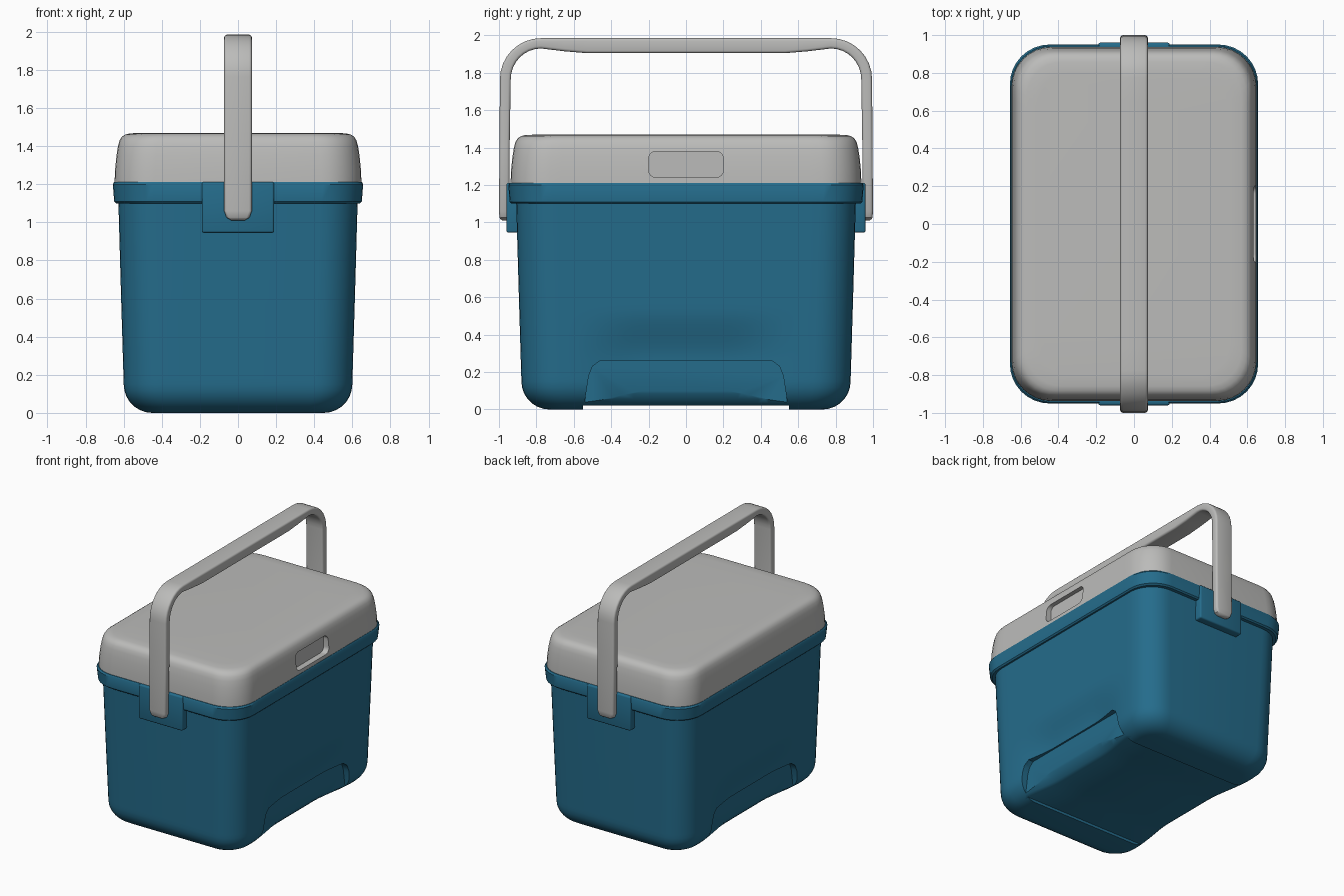
import bpy, bmesh, math

cube = bpy.data.objects.get("Cube")
if cube:
    bpy.data.objects.remove(cube, do_unlink=True)


def material(name, rgb):
    m = bpy.data.materials.new(name)
    m.use_nodes = True
    m.diffuse_color = (*rgb, 1)
    m.node_tree.nodes["Principled BSDF"].inputs["Base Color"].default_value = (*rgb, 1)
    return m


blue = material("teal blue plastic", (0.018, 0.15, 0.26))
grey = material("light grey plastic", (0.5, 0.5, 0.49))


def make(name, rings, mat):
    """Skin a list of closed rings and cap both ends."""
    bm = bmesh.new()
    loops = [[bm.verts.new(p) for p in ring] for ring in rings]
    n = len(loops[0])
    for a, b in zip(loops, loops[1:]):
        for i in range(n):
            j = (i + 1) % n
            bm.faces.new((a[i], a[j], b[j], b[i]))
    bm.faces.new(loops[0][::-1])
    bm.faces.new(loops[-1])
    bmesh.ops.recalc_face_normals(bm, faces=bm.faces)
    mesh = bpy.data.meshes.new(name)
    bm.to_mesh(mesh)
    bm.free()
    mesh.materials.append(mat)
    ob = bpy.data.objects.new(name, mesh)
    bpy.context.collection.objects.link(ob)
    return ob


def ring(hx, hy, r, z, side=24, arc=8):
    """Rounded rectangle at height z, with extra points along the long sides."""
    pts = []
    for k, (sx, sy) in enumerate([(1, 1), (-1, 1), (-1, -1), (1, -1)]):
        for i in range(arc + 1):
            a = math.pi / 2 * (k + i / arc)
            pts.append((sx * (hx - r) + r * math.cos(a), sy * (hy - r) + r * math.sin(a), z))
        if k % 2:
            y0 = sy * (hy - r)
            pts += [(sx * hx, y0 * (1 - 2 * i / side), z) for i in range(1, side)]
    return pts


def finish(ob, bevel=0, cutters=()):
    """Apply cuts and bevels, then smooth while keeping sharp edges."""
    for c in cutters:
        m = ob.modifiers.new("cut", "BOOLEAN")
        m.operation, m.object, m.solver = "DIFFERENCE", c, "EXACT"
    if bevel:
        m = ob.modifiers.new("bevel", "BEVEL")
        m.width, m.segments = bevel, 3
    deps = bpy.context.evaluated_depsgraph_get()
    mesh = bpy.data.meshes.new_from_object(ob.evaluated_get(deps))
    ob.modifiers.clear()
    ob.data = mesh
    for c in cutters:
        bpy.data.objects.remove(c, do_unlink=True)
    bpy.ops.object.select_all(action="DESELECT")
    ob.select_set(True)
    bpy.context.view_layer.objects.active = ob
    bpy.ops.object.shade_smooth_by_angle(angle=math.radians(35))


def box(name, x0, x1, y0, y1, z0, z1, mat):
    return make(name, [[(x0, y0, z), (x1, y0, z), (x1, y1, z), (x0, y1, z)] for z in (z0, z1)], mat)


def smooth(t):
    t = max(0, min(1, t))
    return t * t * (3 - 2 * t)


# Tub: tapered walls, rounded base, soft scoop low on both long sides
R = 0.15
rings = []
for i in range(8):
    a = math.pi / 2 * i / 7
    inset = R * (1 - math.sin(a))
    rings.append(ring(0.60 - inset, 0.88 - inset, 0.2 - inset * 0.6, R * (1 - math.cos(a))))
for i in range(1, 16):
    z = R + 0.03 * i
    rings.append(ring(0.60 + 0.03 * (z - R), 0.88 + 0.03 * (z - R), 0.2, z))
rings.append(ring(0.63, 0.91, 0.2, 1.18))
for k, points in enumerate(rings):
    for i, (x, y, z) in enumerate(points):
        if abs(x) > 0.5 and abs(y) < 0.6:
            dent = 0.045 * smooth((0.54 - z) / 0.27) * smooth((0.62 - abs(y)) / 0.4)
            points[i] = (x - math.copysign(dent, x), y, z)
tub = make("cooler_tub", rings, blue)

# Hand recesses under the scoops, and the raised middle of the base
cuts = []
for s in (1, -1):
    outline = [(-0.55, -0.1), (0.55, -0.1), (0.54, 0.05), (0.52, 0.18), (0.50, 0.23), (0.46, 0.26),
               (-0.46, 0.26), (-0.50, 0.23), (-0.52, 0.18), (-0.54, 0.05)]
    cuts.append(make("recess_cutter", [[(s * x, y, z) for y, z in outline] for x in (0.545, 0.9)], blue))
cuts.append(box("base_cutter", -0.9, 0.9, -0.55, 0.55, -0.1, 0.02, blue))
finish(tub, cutters=cuts)

# Rim band
finish(make("tub_rim", [ring(hx, hx + 0.293, 0.21, z) for hx, z in
       [(0.62, 1.10), (0.64, 1.10), (0.65, 1.11), (0.657, 1.20), (0.65, 1.212), (0.62, 1.212)]], blue))

# Lid with a rounded top and one finger recess
lid = make("lid", [ring(0.648 - d, 0.938 - d, 0.21 - d * 0.3, z) for d, z in
           [(0, 1.20), (0.002, 1.27), (0.01, 1.35), (0.018, 1.40), (0.026, 1.43), (0.038, 1.449),
            (0.055, 1.461), (0.08, 1.467), (0.14, 1.47)]], grey)
pocket = []
for x in (0.6, 0.8):
    pocket.append([(x, py, pz + 1.31) for py, pz, _ in ring(0.2, 0.07, 0.04, 0, side=2)])
    pocket[-1] = [(x, p[1], p[2]) for p in pocket[-1]]
finish(lid, cutters=[make("pocket_cutter", pocket, grey)])

# Handle mounts at both ends
for name, s in (("front_handle_mount", -1), ("back_handle_mount", 1)):
    y0, y1 = sorted((s * 0.86, s * 0.96))
    finish(box(name, -0.19, 0.19, y0, y1, 0.945, 1.212, blue), bevel=0.012)

# Carry handle: each station is outer (y, z), inner (y, z), half width
half = [(0.99, 1.01, 0.952, 1.01, 0.035), (0.997, 1.025, 0.945, 1.025, 0.06),
        (1.0, 1.06, 0.943, 1.06, 0.073), (0.997, 1.4, 0.943, 1.4, 0.073)]
for i in range(9):
    a = math.pi / 2 * i / 8
    c, s = math.cos(a), math.sin(a)
    half.append((0.775 + 0.22 * c, 1.765 + 0.22 * s, 0.775 + 0.162 * c, 1.765 + 0.165 * s, 0.073))
half += [(0.65, 1.985, 0.65, 1.915, 0.073), (0.53, 1.985, 0.53, 1.905, 0.073)]
stations = half + [(-a, b, -c, d, w) for a, b, c, d, w in reversed(half)]
handle = make("carry_handle", [[(-w, oy, oz), (w, oy, oz), (w, iy, iz), (-w, iy, iz)]
              for oy, oz, iy, iz, w in stations], grey)
bev = handle.modifiers.new("soft edges", "BEVEL")
bev.width, bev.segments, bev.angle_limit = 0.014, 3, math.radians(50)
finish(handle)
